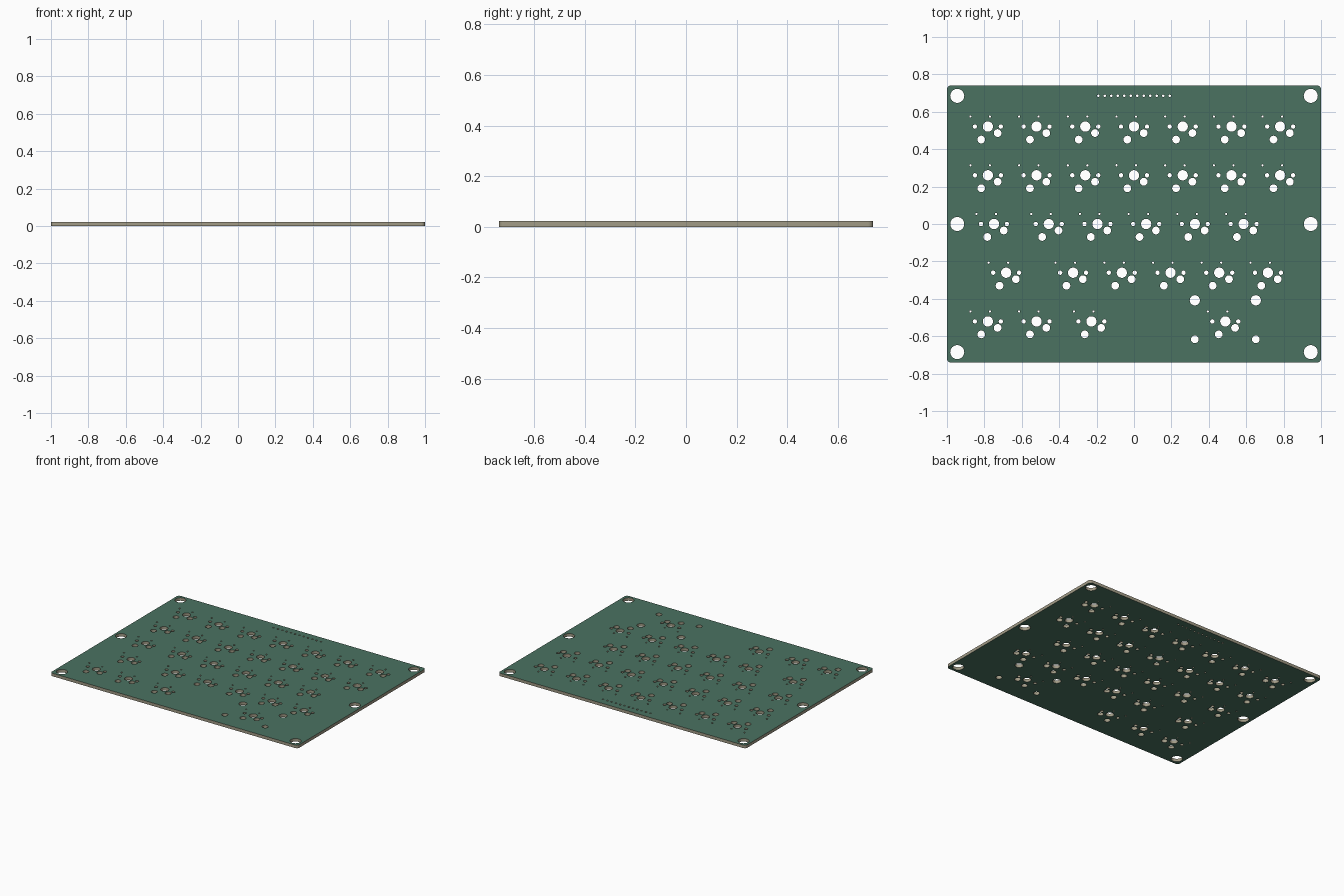
import bpy, bmesh, math

if "Cube" in bpy.data.objects:
    bpy.data.objects.remove(bpy.data.objects["Cube"])

U = 0.2604          # key pitch
T = 0.022           # board thickness
HX, HY, RC = 1.0, 0.74, 0.02

def material(name, col):
    m = bpy.data.materials.new(name)
    m.diffuse_color = (*col, 1)
    m.use_nodes = True
    m.node_tree.nodes["Principled BSDF"].inputs["Base Color"].default_value = m.diffuse_color
    return m

curve = bpy.data.curves.new("circuit_board", 'CURVE')
curve.dimensions = '2D'
curve.fill_mode = 'BOTH'
curve.extrude = T / 2

def loop(points):
    s = curve.splines.new('POLY')
    s.points.add(len(points) - 1)
    for p, (x, y) in zip(s.points, points):
        p.co = (x, y, 0, 1)
    s.use_cyclic_u = True

def hole(x, y, r):
    n = 32 if r > 0.015 else 20 if r > 0.01 else 12
    loop([(x + r * math.cos(2 * math.pi * i / n),
           y + r * math.sin(2 * math.pi * i / n)) for i in range(n)])

# Board outline with rounded corners
outline = []
for k, (sx, sy) in enumerate([(1, 1), (-1, 1), (-1, -1), (1, -1)]):
    for i in range(7):
        a = math.pi / 2 * (k + i / 6)
        outline.append((sx * (HX - RC) + RC * math.cos(a),
                        sy * (HY - RC) + RC * math.sin(a)))
loop(outline)

# Mounting holes
for x in (-0.945, 0.945):
    for y in (-0.685, 0, 0.685):
        hole(x, y, 0.0375)

# Connector pin row
for i in range(12):
    hole((i - 5.5) * 0.0347, 0.685, 0.0068)

# Switch footprints: centre, side pegs, socket pins, diode leads
footprint = [(0, 0, 0.0275), (-0.0694, 0, 0.0117), (0.0694, 0, 0.0117),
             (-0.0355, -0.0694, 0.0207), (0.052, -0.0347, 0.0207),
             (-0.0936, 0.0535, 0.006), (0.0107, 0.0535, 0.006)]
rows = {2: [-3, -2, -1, 0, 1, 2, 3],
        1: [-3, -2, -1, 0, 1, 2, 3],
        0: [-2.875, -1.75, -0.75, 0.25, 1.25, 2.25],
        -1: [-2.625, -1.25, -0.25, 0.75, 1.75, 2.75],
        -2: [-3, -2, -0.875, 1.875]}
for row, cols in rows.items():
    for col in cols:
        for dx, dy, r in footprint:
            hole(col * U + dx, row * U + dy, r)

# Stabiliser holes around the wide key
for sx in (-1, 1):
    x = 1.875 * U + sx * 0.163
    hole(x, -2 * U + 0.1128, 0.0273)
    hole(x, -2 * U - 0.0957, 0.0208)

# Turn the filled profile into a solid board
board = bpy.data.objects.new("circuit_board", curve)
bpy.context.collection.objects.link(board)
bpy.context.view_layer.objects.active = board
board.select_set(True)
bpy.ops.object.convert(target='MESH')
board = bpy.context.object
mesh = board.data
mesh.materials.clear()
mesh.materials.append(material("green_mask", (0.07, 0.17, 0.12)))
mesh.materials.append(material("board_edge", (0.36, 0.33, 0.24)))

bm = bmesh.new()
bm.from_mesh(mesh)
bmesh.ops.remove_doubles(bm, verts=bm.verts, dist=1e-5)
bmesh.ops.translate(bm, verts=bm.verts, vec=(0, 0, T / 2))
bmesh.ops.recalc_face_normals(bm, faces=bm.faces)
for f in bm.faces:
    f.material_index = 0 if abs(f.normal.z) > 0.5 else 1
bm.to_mesh(mesh)
bm.free()
bpy.ops.object.shade_smooth_by_angle(angle=math.radians(35))
